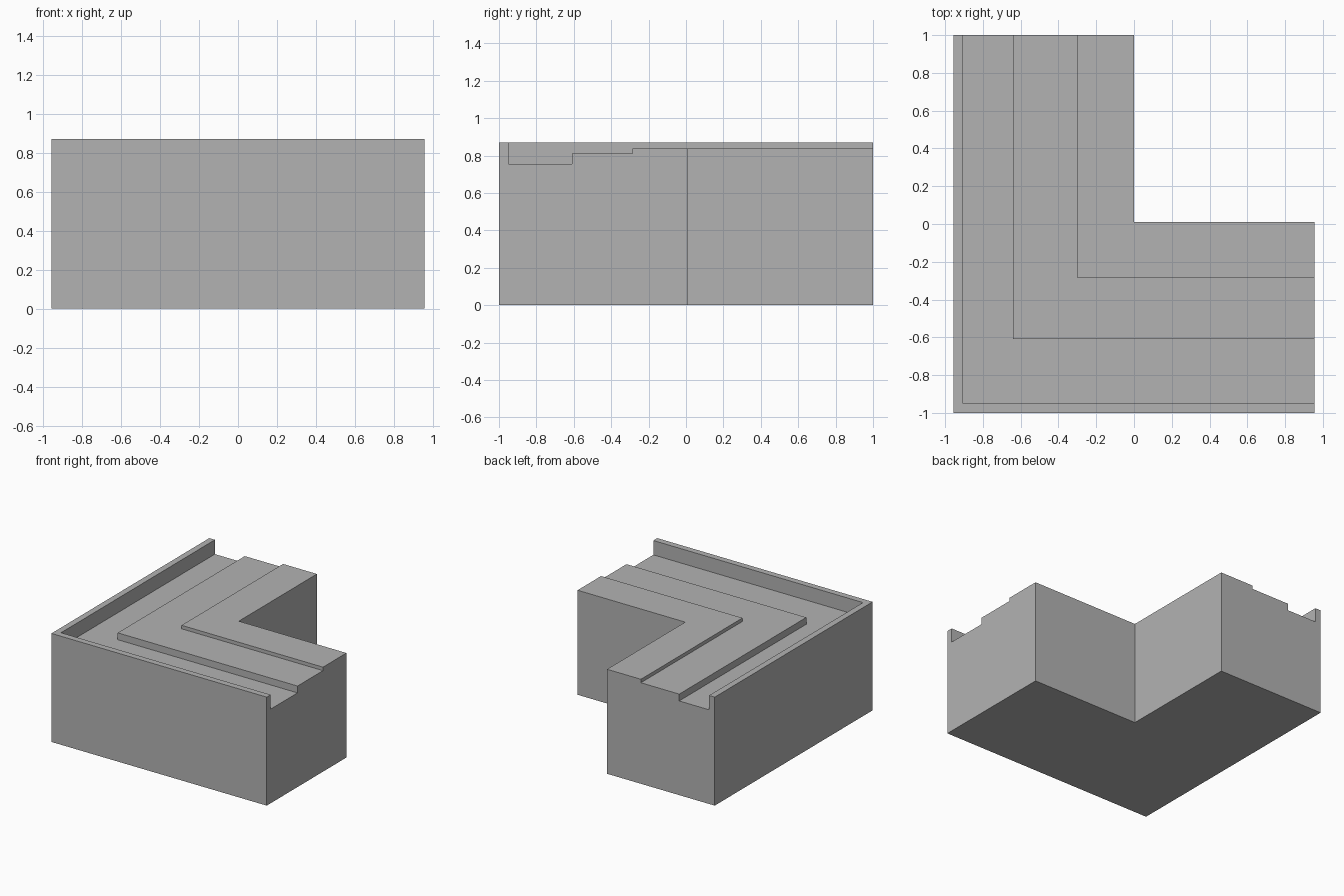
import bpy
import bmesh

cube = bpy.data.objects.get("Cube")
if cube:
    bpy.data.objects.remove(cube, do_unlink=True)

grey = bpy.data.materials.new("plain grey")
grey.use_nodes = True
colour = (0.45, 0.45, 0.45, 1)
grey.diffuse_color = colour
grey.node_tree.nodes["Principled BSDF"].inputs["Base Color"].default_value = colour

# Corner position (x, y) of each step edge, from the outer wall to the inner wall
outer, lip, step, ledge, inner = (
    (-0.955, -1.0), (-0.905, -0.95), (-0.64, -0.61), (-0.30, -0.287), (0.0, 0.01))
END_X, END_Y = 0.955, 1.0

# Stepped cross-section: (corner, height)
profile = [
    (outer, 0), (outer, 0.87), (lip, 0.87), (lip, 0.755), (step, 0.755),
    (step, 0.81), (ledge, 0.81), (ledge, 0.838), (inner, 0.838), (inner, 0),
]

# Sweep the section along both arms, mitred at the corner
bm = bmesh.new()
rows = []
for (x, y), z in profile:
    rows.append([bm.verts.new(p) for p in ((END_X, y, z), (x, y, z), (x, END_Y, z))])
for a, b in zip(rows, rows[1:] + rows[:1]):
    for i in range(2):
        bm.faces.new((a[i], a[i + 1], b[i + 1], b[i]))

# Close the two cut ends
for end in (0, 2):
    bm.faces.new([row[end] for row in rows])
bmesh.ops.recalc_face_normals(bm, faces=bm.faces)

mesh = bpy.data.meshes.new("stepped_corner_block")
bm.to_mesh(mesh)
bm.free()
mesh.materials.append(grey)
block = bpy.data.objects.new("stepped_corner_block", mesh)
bpy.context.collection.objects.link(block)
